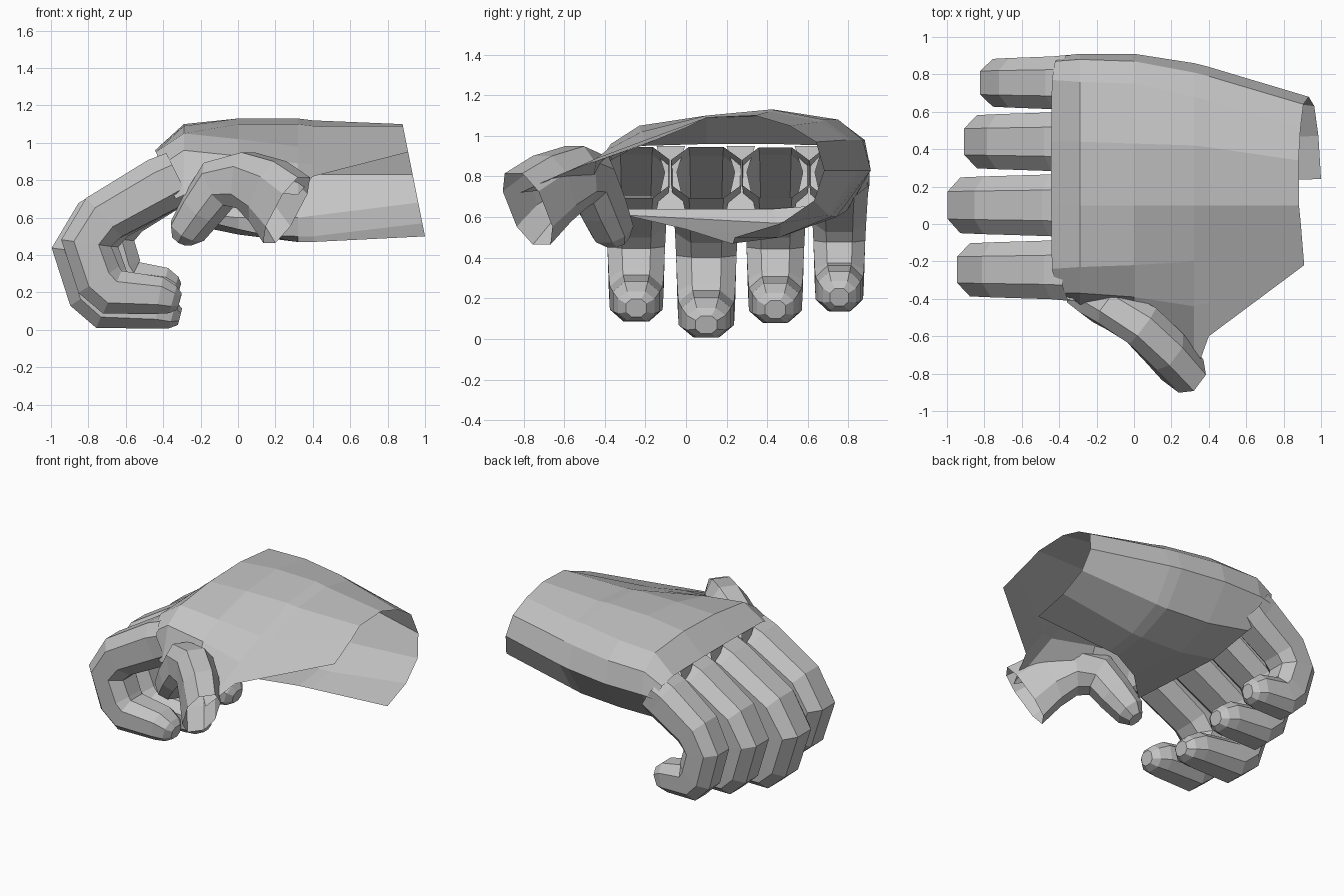
import bpy
import bmesh
import math
from mathutils import Vector

if "Cube" in bpy.data.objects:
    bpy.data.objects.remove(bpy.data.objects["Cube"], do_unlink=True)

# One plain grey for the whole hand
grey = bpy.data.materials.new("plain_grey")
grey.use_nodes = True
grey.diffuse_color = (0.55, 0.55, 0.55, 1)
grey.node_tree.nodes["Principled BSDF"].inputs["Base Color"].default_value = grey.diffuse_color


def loft(name, rings, closed, cap):
    """Join rows of points into a flat shaded skin."""
    bm = bmesh.new()
    rows = [[bm.verts.new(point) for point in ring] for ring in rings]
    for row, following in zip(rows, rows[1:]):
        count = len(row)
        for i in range(count if closed else count - 1):
            j = (i + 1) % count
            bm.faces.new((row[i], row[j], following[j], following[i]))
    if cap:
        bm.faces.new(rows[-1])
    bmesh.ops.recalc_face_normals(bm, faces=bm.faces)
    mesh = bpy.data.meshes.new(name)
    bm.to_mesh(mesh)
    bm.free()
    mesh.materials.append(grey)
    part = bpy.data.objects.new(name, mesh)
    bpy.context.scene.collection.objects.link(part)
    return part


def boxy(value):
    """Push a sine or cosine outward for a squarer section."""
    return math.copysign(abs(value) ** 0.8, value) * 1.065


def octagon(centre, side, up, half_width, half_height):
    """Eight sided section with softened corners."""
    points = []
    for i in range(8):
        angle = math.radians(45 * i + 22.5)
        points.append(centre
                      + side * half_width * boxy(math.cos(angle))
                      + up * half_height * boxy(math.sin(angle)))
    return points


def digit(name, path, sizes, side):
    """Tube that follows a bent path, open at the root and capped at the tip."""
    rings = []
    for i, (centre, size) in enumerate(zip(path, sizes)):
        before = path[max(i - 1, 0)]
        after = path[min(i + 1, len(path) - 1)]
        tangent = Vector((0, 0, 0))
        if before != centre:
            tangent += (centre - before).normalized()
        if after != centre:
            tangent += (after - centre).normalized()
        up = tangent.normalized().cross(side).normalized()
        rings.append(octagon(centre, side, up, size[0], size[1]))
    return loft(name, rings, True, True)


# Back of hand, little finger side and palm: one open shell from knuckles to wrist.
# Each section has its x at the lowest height, a backward lean, and (y, z) points.
lowest = 0.5
sections = [
    (-0.25, 0.42, [(-.4, .7), (-.37, .88), (-.24, .95), (.1, .96), (.44, .96), (.77, .95),
                   (.87, .91), (.9, .82), (.82, .67), (.42, .64), (-.36, .64)]),
    (-0.29, 0, [(-.43, .72), (-.37, .96), (-.23, 1.05), (.1, 1.09), (.44, 1.1), (.76, 1.07),
                (.88, .98), (.91, .83), (.79, .63), (.45, .57), (-.3, .61)]),
    (0, 0, [(-.46, .76), (-.39, .93), (-.22, 1.02), (.1, 1.1), (.43, 1.13), (.75, 1.08),
            (.87, .98), (.91, .83), (.74, .6), (.46, .51), (0, .54)]),
    (0.32, 0, [(-.82, .72), (-.44, .89), (-.2, .98), (.1, 1.1), (.42, 1.13), (.68, 1.08),
               (.81, .98), (.86, .83), (.71, .6), (.46, .5), (.22, .47)]),
    (0.4, 0, [(-.6, .82), (-.42, .89), (-.2, .98), (.1, 1.09), (.41, 1.12), (.66, 1.07),
              (.79, .98), (.84, .83), (.7, .61), (.46, .5), (.23, .47)]),
    (1.0, 0.2, [(-.22, .95), (-.1, 1), (0, 1.04), (.1, 1.09), (.34, 1.1), (.51, 1.05),
                (.64, .97), (.68, .83), (.63, .68), (.47, .57), (.24, .5)]),
]
loft("hand_shell",
     [[(x - lean * (z - lowest), y, z) for y, z in outline]
      for x, lean, outline in sections], False, False)

# Webs close the gaps between neighbouring finger roots
for name, y in (("index_web", -.075), ("ring_web", .27), ("little_web", .605)):
    loft(name, [[(x, y - half, z), (x, y + half, z)] for x, z, half in
                ((-.43, .95, .07), (-.41, .82, .03), (-.32, .64, .07))], False, False)

# Four curled fingers share one path, scaled about the knuckle
knuckle = Vector((-0.33, 0, 0.82))
finger_path = [(-.32, .82), (-.42, .77), (-.76, .575), (-.865, .42),
               (-.79, .2), (-.71, .125), (-.43, .105), (-.35, .08), (-.31, .07)]
finger_sizes = [(.165, .14), (.157, .15), (.147, .14), (.142, .135),
                (.135, .13), (.13, .125), (.115, .1), (.09, .075), (.05, .045)]
fingers = {
    "index_finger": (-0.245, 0.9, 0.89, 1.0),
    "middle_finger": (0.1, 0.995, 1.0, 1.05),
    "ring_finger": (0.44, 0.83, 0.9, 1.0),
    "little_finger": (0.755, 0.67, 0.82, 0.9),
}
for name, (y, reach, drop, girth) in fingers.items():
    path = [Vector((knuckle.x + (x - knuckle.x) * reach, y,
                    knuckle.z + (z - knuckle.z) * drop)) for x, z in finger_path]
    sizes = [(width * girth, height) for width, height in finger_sizes]
    digit(name, path, sizes, Vector((0, 1, 0)))

# Thumb arches out of the palm and points down beside the index finger
thumb_path = [Vector(point) for point in (
    (.26, -.78, .64), (.16, -.66, .74), (.04, -.54, .8),
    (-.1, -.46, .78), (-.19, -.41, .65), (-.27, -.36, .53), (-.3, -.34, .48))]
thumb_sizes = [(.11, .21), (.12, .18), (.12, .15), (.11, .13),
               (.11, .11), (.1, .09), (.06, .05)]
digit("thumb", thumb_path, thumb_sizes, Vector((0.6, 0.8, 0)))
